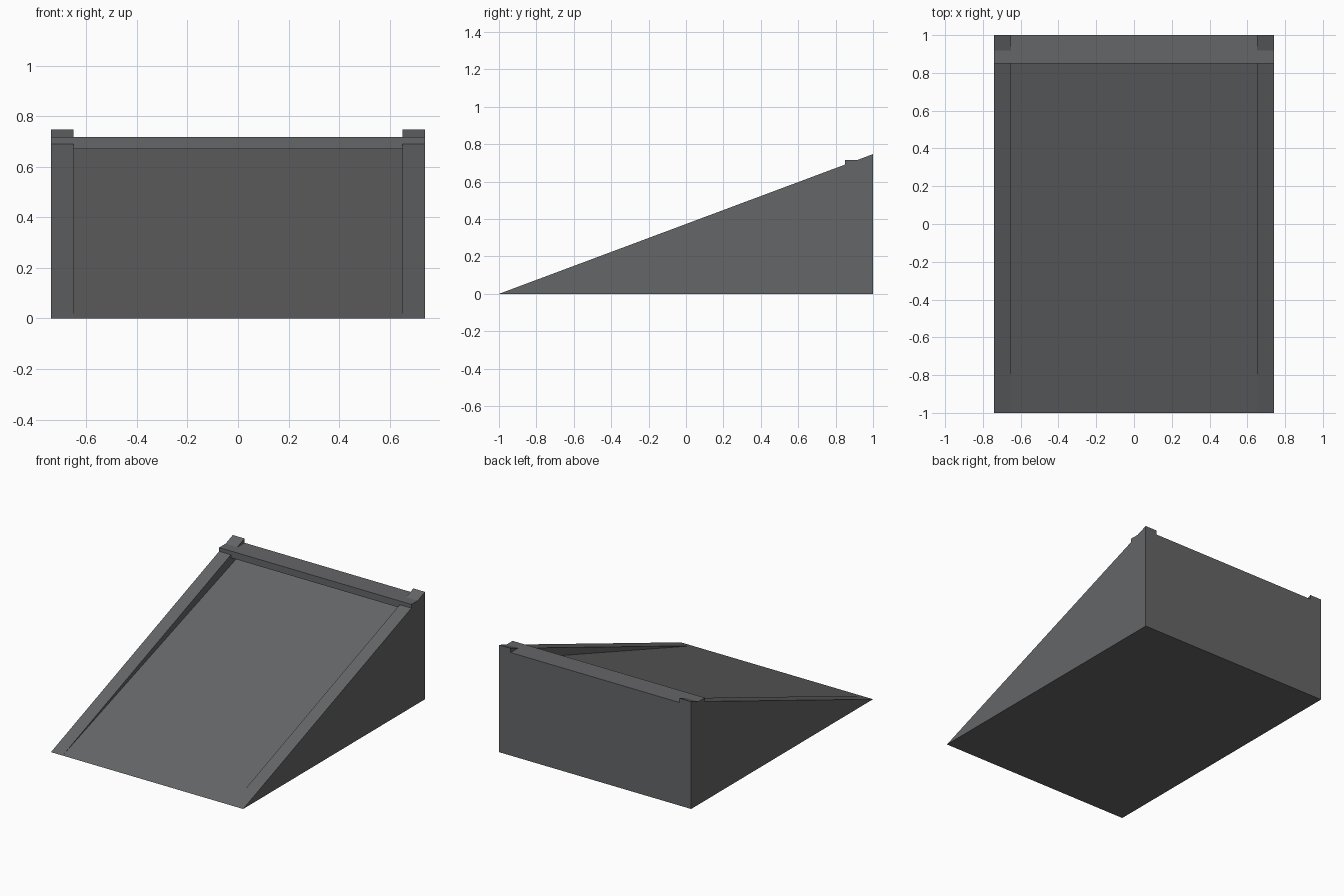
import bpy
import bmesh

if "Cube" in bpy.data.objects:
    bpy.data.objects.remove(bpy.data.objects["Cube"])

grey = bpy.data.materials.new("dark grey")
grey.diffuse_color = (0.13, 0.133, 0.137, 1)
grey.use_nodes = True
grey.node_tree.nodes["Principled BSDF"].inputs["Base Color"].default_value = grey.diffuse_color


def extrude_profile(name, profile, x0, x1):
    """Extrude a (y, z) side profile from x0 to x1."""
    bm = bmesh.new()
    face = bm.faces.new([bm.verts.new((x0, y, z)) for y, z in profile])
    ext = bmesh.ops.extrude_face_region(bm, geom=[face])
    moved = [g for g in ext["geom"] if isinstance(g, bmesh.types.BMVert)]
    bmesh.ops.translate(bm, verts=moved, vec=(x1 - x0, 0, 0))
    bmesh.ops.recalc_face_normals(bm, faces=bm.faces[:])
    mesh = bpy.data.meshes.new(name)
    bm.to_mesh(mesh)
    bm.free()
    mesh.materials.append(grey)
    obj = bpy.data.objects.new(name, mesh)
    bpy.context.collection.objects.link(obj)
    return obj


W, INNER = 0.74, 0.65                          # half widths outside and inside the rails
BEAM_Y, BEAM_LOW, BEAM_TOP = 0.85, 0.67, 0.717  # cross beam front, underside, top
SLOPE = 0.3735                                 # slope of the side rails

# Recessed deck, shallower than the rails, running back under the beam
extrude_profile("ramp_deck", [(-1, 0), (1, BEAM_LOW), (1, 0)], -INNER, INNER)

# Cross beam overhanging the top of the deck
extrude_profile("cross_beam",
                [(BEAM_Y, BEAM_LOW), (BEAM_Y, BEAM_TOP), (1, BEAM_TOP), (1, BEAM_LOW)],
                -INNER, INNER)

# Side rails with the beam end and the raised corner at the top
rail = [(-1, 0), (BEAM_Y, SLOPE * (BEAM_Y + 1)), (BEAM_Y, BEAM_TOP),
        (BEAM_TOP / SLOPE - 1, BEAM_TOP), (1, 2 * SLOPE), (1, 0)]
for side, label in ((-1, "left"), (1, "right")):
    extrude_profile(label + "_side_rail", rail, side * INNER, side * W)
